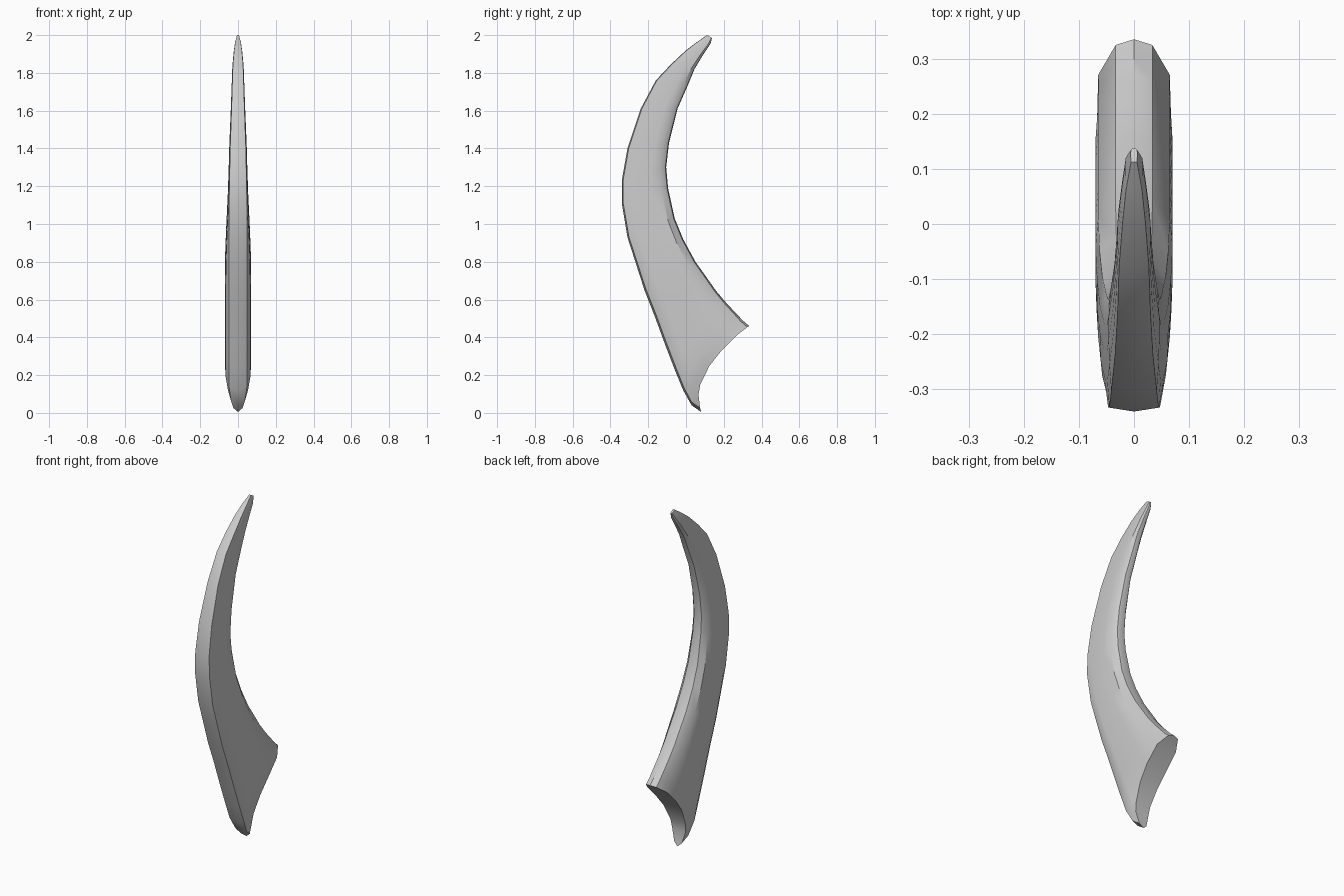
import bpy, bmesh, math
from mathutils import Vector

cube = bpy.data.objects.get("Cube")
if cube:
    bpy.data.objects.remove(cube, do_unlink=True)

# One plain grey material
mat = bpy.data.materials.new("horn grey")
mat.use_nodes = True
col = (0.6, 0.6, 0.6, 1)
mat.diffuse_color = col
mat.node_tree.nodes["Principled BSDF"].inputs["Base Color"].default_value = col

# Cross-sections from tip to base: front y, front z, back y, back z, half width, bow
SECTIONS = [
    (0.112, 2.000, 0.138, 1.985, 0.006, 0),
    (0.060, 1.965, 0.130, 1.955, 0.016, 0),
    (0.000, 1.920, 0.090, 1.895, 0.023, 0),
    (-0.08, 1.845, 0.045, 1.820, 0.030, 0),
    (-0.16, 1.760, 0.010, 1.735, 0.033, 0),
    (-0.24, 1.610, -0.045, 1.61, 0.038, 0),
    (-0.31, 1.400, -0.090, 1.43, 0.046, 0),
    (-0.34, 1.230, -0.105, 1.30, 0.050, 0),
    (-0.34, 1.110, -0.095, 1.19, 0.054, 0),
    (-0.31, 0.930, -0.060, 1.03, 0.062, 0),
    (-0.265, 0.79, -0.015, 0.92, 0.067, 0),
    (-0.22, 0.650, 0.050, 0.800, 0.070, 0),
    (-0.165, 0.51, 0.100, 0.730, 0.070, 0),
    (-0.11, 0.360, 0.160, 0.645, 0.070, 0.1),
    (-0.06, 0.230, 0.215, 0.580, 0.070, 0.2),
    (-0.015, 0.12, 0.270, 0.522, 0.070, 0.4),
    (0.030, 0.040, 0.300, 0.490, 0.069, 0.7),
    (0.080, 0.005, 0.335, 0.460, 0.069, 1.0),
]
# Across each section, front to back: position, width factor, base width factor, base hollow
T = [0, 0.03, 0.14, 0.24, 0.45, 0.65, 0.86, 0.98, 1]
W = [0, 0.90, 0.93, 0.97, 1.0, 1.0, 0.93, 0.48, 0]
W_BASE = [0, 0.35, 0.63, 0.70, 0.87, 0.97, 0.94, 0.48, 0]
HOLLOW = [0, 0.015, 0.057, 0.075, 0.081, 0.064, 0.033, 0.006, 0]
N = len(T)


def section_ring(bm, fy, fz, by, bz, w, bow):
    """Closed ring: down the +x side from front to back, then back up the -x side."""
    front, back = Vector((0, fy, fz)), Vector((0, by, bz))
    d = (back - front).normalized()
    normal = Vector((0, -d.z, d.y))
    k = max(0, (bow - 0.4) / 0.6)
    half = []
    for i in range(N):
        p = front.lerp(back, T[i]) + normal * HOLLOW[i] * bow
        x = w * W[i]
        if i == 1:
            x = min(x, 0.047)
        half.append((x * (1 - k) + w * W_BASE[i] * k, p.y, p.z))
    pts = half + [(-x, y, z) for x, y, z in half[-2:0:-1]]
    return [bm.verts.new(p) for p in pts]


def cap(bm, ring):
    """Fill a ring with strips that run straight across x."""
    n = len(ring)
    for i in range(N - 1):
        quad = [ring[i], ring[i + 1], ring[(n - i - 1) % n], ring[(n - i) % n]]
        bm.faces.new(list(dict.fromkeys(quad)))


# Curved horn lofted through the sections, with a hollowed base
bm = bmesh.new()
rings = [section_ring(bm, *s) for s in SECTIONS]
for a, b in zip(rings, rings[1:]):
    for i in range(len(a)):
        j = (i + 1) % len(a)
        bm.faces.new((a[i], a[j], b[j], b[i]))
cap(bm, rings[0])
cap(bm, rings[-1])
bmesh.ops.recalc_face_normals(bm, faces=bm.faces)
mesh = bpy.data.meshes.new("curved_horn")
bm.to_mesh(mesh)
bm.free()
mesh.materials.append(mat)
horn = bpy.data.objects.new("curved_horn", mesh)
bpy.context.collection.objects.link(horn)
bpy.ops.object.select_all(action="DESELECT")
horn.select_set(True)
bpy.context.view_layer.objects.active = horn
bpy.ops.object.shade_smooth_by_angle(angle=math.radians(35))
